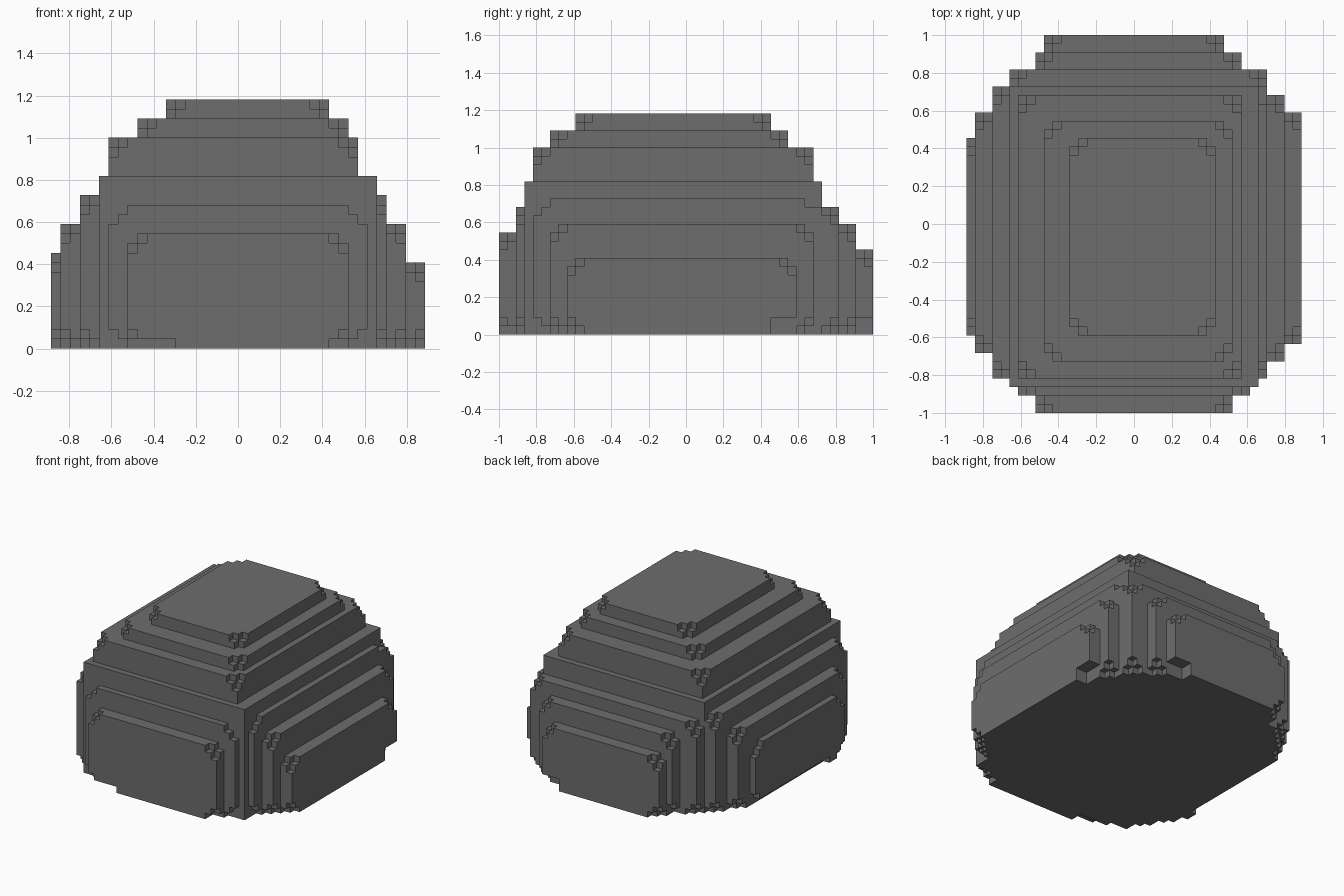
import bpy, bmesh
from itertools import product
from mathutils import Vector

cube = bpy.data.objects.get("Cube")
if cube:
    bpy.data.objects.remove(cube, do_unlink=True)

NX, NY = 39, 44        # size in blocks
S = 2 / NY             # block edge length
MX, MY = 19, 22        # inner blocks where the side terraces start

stone = bpy.data.materials.new("dark_grey_stone")
stone.use_nodes = True
stone.diffuse_color = (0.153, 0.153, 0.153, 1)
stone.node_tree.nodes["Principled BSDF"].inputs["Base Color"].default_value = (0.153, 0.153, 0.153, 1)

cells = set()


def add_box(x0, x1, y0, y1, z0, z1, chip=True):
    """Fill a block of cells, chipping four cells off every corner."""
    for x, y, z in product(range(x0, x1), range(y0, y1), range(z0, z1)):
        d = min(x - x0, x1 - 1 - x) + min(y - y0, y1 - 1 - y) + min(z - z0, z1 - 1 - z)
        if d >= 2 or not chip:
            cells.add((x, y, z))


# Core and the terraces on top
add_box(5, 34, 3, 38, 0, 18, chip=False)
for x0, x1, y0, y1, top in ((6, 32, 4, 37, 22), (9, 31, 6, 34, 24), (12, 29, 9, 32, 26)):
    add_box(x0, x1, y0, y1, 10, top)

# Right and left terraces: outer x, y range, height
for x, y0, y1, top in ((3, 4, 38, 16), (1, 7, 35, 13), (0, 9, 32, 10)):
    add_box(x, MX, y0, y1, 0, top)
for x, y0, y1, top in ((35, 4, 38, 16), (37, 6, 37, 13), (39, 8, 35, 9)):
    add_box(MX, x, y0, y1, 0, top)

# Front and back terraces: outer y, x range, height
for y, x0, x1, top in ((2, 6, 33, 15), (0, 8, 31, 12)):
    add_box(x0, x1, y, MY, 0, top)
for y, x0, x1, top in ((40, 5, 35, 15), (42, 8, 32, 13), (44, 9, 30, 10)):
    add_box(x0, x1, MY, y, 0, top)


def undercut(x, y, z):
    """Worn places along the bottom edge."""
    front = z == 0 and y < 2 and not 13 <= x < 29
    right = z == 0 and x < 1 and y >= 13
    back_left = z < 2 and ((x >= 37 and y >= 32) or (y >= 42 and x >= 27))
    return front or right or back_left


cells = {c for c in cells if not undercut(*c)}

# Skin the outside of the filled cells
bm = bmesh.new()
verts = {}


def corner(p):
    if p not in verts:
        verts[p] = bm.verts.new(Vector((p[0] - NX / 2, p[1] - NY / 2, p[2])) * S)
    return verts[p]


for cell in sorted(cells):
    for axis, side in product(range(3), (0, 1)):
        near = list(cell)
        near[axis] += 2 * side - 1
        if tuple(near) in cells:
            continue
        quad = []
        for u, v in ((0, 0), (1, 0), (1, 1), (0, 1)):
            p = list(cell)
            p[axis] += side
            p[(axis + 1) % 3] += u
            p[(axis + 2) % 3] += v
            quad.append(corner(tuple(p)))
        bm.faces.new(quad if side else quad[::-1])

# Merge the flat areas into large faces
bmesh.ops.dissolve_limit(bm, angle_limit=0.01, verts=bm.verts[:], edges=bm.edges[:])
mesh = bpy.data.meshes.new("boulder")
bm.to_mesh(mesh)
bm.free()
mesh.materials.append(stone)
boulder = bpy.data.objects.new("boulder", mesh)
bpy.context.collection.objects.link(boulder)
